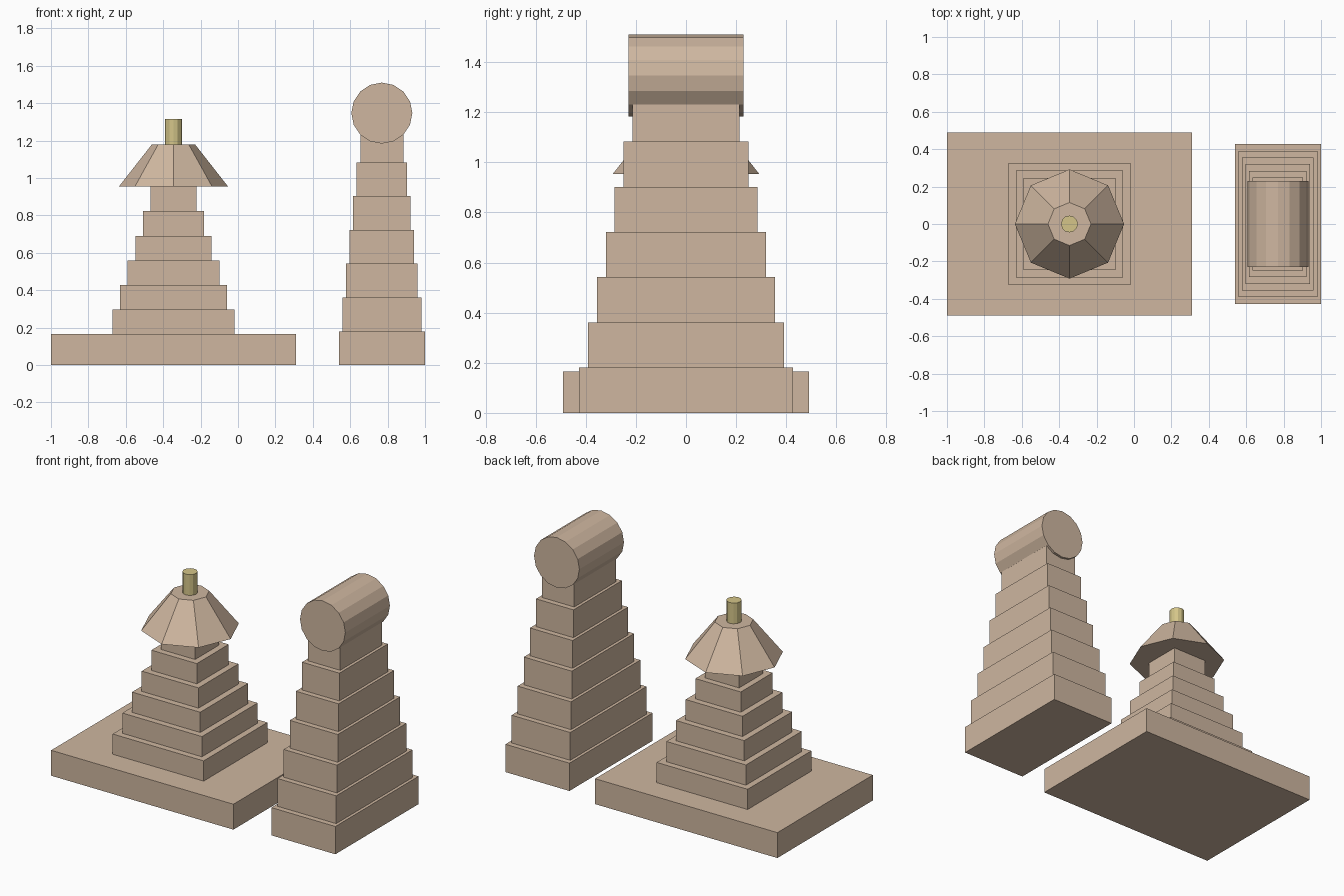
import bpy
from math import pi

if "Cube" in bpy.data.objects:
    bpy.data.objects.remove(bpy.data.objects["Cube"])


def material(name, rgb):
    m = bpy.data.materials.new(name)
    m.diffuse_color = (*rgb, 1)
    m.use_nodes = True
    m.node_tree.nodes["Principled BSDF"].inputs["Base Color"].default_value = m.diffuse_color
    return m


STONE = material("sandstone", (0.62, 0.47, 0.35))
GOLD = material("gold", (0.66, 0.56, 0.25))


def box(name, x, half_x, half_y, z0, z1):
    bpy.ops.mesh.primitive_cube_add(size=2, location=(x, 0, (z0 + z1) / 2))
    o = bpy.context.object
    o.name = name
    o.scale = (half_x, half_y, (z1 - z0) / 2)
    bpy.ops.object.transform_apply(location=False, rotation=False, scale=True)
    o.data.materials.append(STONE)


def cone(name, sides, r1, r2, depth, location, turn, mat, tilt=0):
    bpy.ops.mesh.primitive_cone_add(vertices=sides, radius1=r1, radius2=r2, depth=depth,
                                    location=location, rotation=(tilt, 0, turn))
    o = bpy.context.object
    o.name = name
    o.data.materials.append(mat)


# Shrine: wide platform with six square tiers
SX = -0.345
box("platform", SX, 0.655, 0.49, 0, 0.165)
STEP = 0.1315
for i in range(6):
    half = 0.327 - 0.0409 * i
    box(f"shrine_tier_{i + 1}", SX, half, half, 0.165 + STEP * i, 0.165 + STEP * (i + 1))

# Octagonal roof and finial
cone("shrine_roof", 8, 0.292, 0.115, 0.226, (SX, 0, 1.067), 0, STONE)
cone("finial", 12, 0.045, 0.045, 0.136, (SX, 0, 1.247), 0, GOLD)

# Gate tower: seven shrinking rectangular tiers
TX = 0.769
for i in range(7):
    k = 1 - i / 12
    box(f"tower_tier_{i + 1}", TX, 0.23 * k, 0.427 * k, 0.1805 * i, 0.1805 * (i + 1))

# Barrel crown lying along y
cone("barrel_crown", 16, 0.163, 0.163, 0.458, (TX, 0, 1.347), 0, STONE, tilt=pi / 2)
